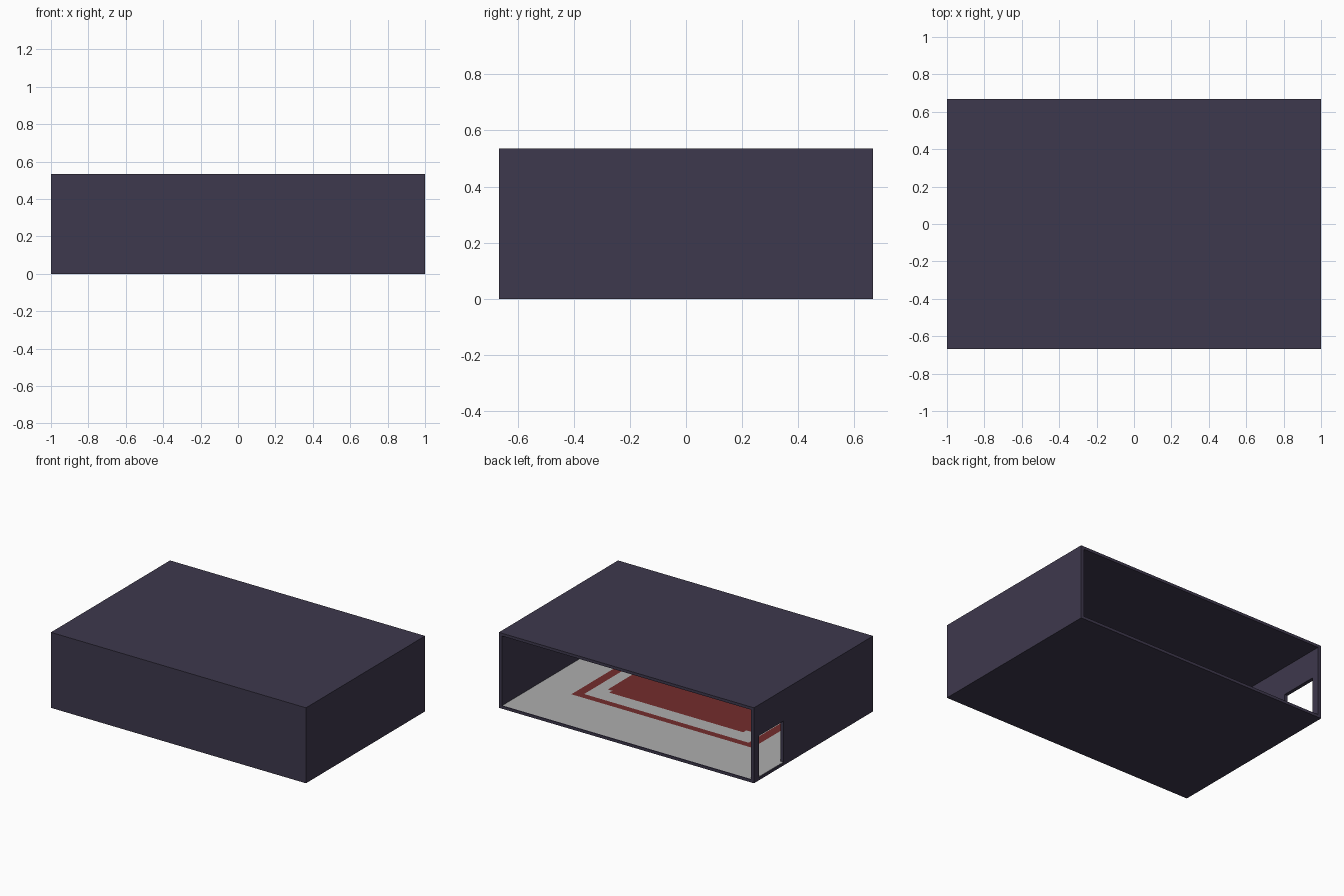
import bpy, bmesh

if "Cube" in bpy.data.objects:
    bpy.data.objects.remove(bpy.data.objects["Cube"])

W, D, H = 1.0, 0.667, 0.535      # half width, half depth, height
T, S = 0.025, 0.02               # wall and slab thickness


def material(name, rgb):
    m = bpy.data.materials.new(name)
    m.diffuse_color = (*rgb, 1.0)
    m.use_nodes = True
    m.node_tree.nodes["Principled BSDF"].inputs["Base Color"].default_value = m.diffuse_color
    return m


plum = material("dark plum", (0.048, 0.040, 0.074))
grey = material("pale grey", (0.42, 0.42, 0.425))
red = material("deep red", (0.175, 0.026, 0.026))


def box(name, x0, x1, y0, y1, z0, z1, mat=plum):
    bm = bmesh.new()
    bmesh.ops.create_cube(bm, size=1.0)
    for v in bm.verts:
        v.co = (x0 if v.co.x < 0 else x1,
                y0 if v.co.y < 0 else y1,
                z0 if v.co.z < 0 else z1)
    me = bpy.data.meshes.new(name)
    bm.to_mesh(me)
    bm.free()
    me.materials.append(mat)
    ob = bpy.data.objects.new(name, me)
    bpy.context.collection.objects.link(ob)
    return ob


# Hall shell: open at the back
box("floor_slab", -W, W, -D, D, 0, S)
box("roof_slab", -W, W, -D, D, H - S, H)
box("front_wall", -W, W, -D, -D + T, S, H - S)
box("right_wall", W - T, W, -D + T, D, S, H - S)

# Left wall, made of pieces around the doorway
DY0, DY1, DZ = 0.335, 0.61, 0.315
box("left_wall_main", -W, -W + T, -D + T, DY0, S, H - S)
box("left_wall_post", -W, -W + T, DY1, D, S, H - S)
box("left_wall_lintel", -W, -W + T, DY0, DY1, DZ, H - S)

# Floor finish: grey with a red border band and a red centre field
CY = -0.065                       # rug centre in y
OUT, BAND, FIELD = (0.71, 0.335), (0.645, 0.285), (0.56, 0.175)
NOTCH = 0.035


def inside(x, y, half):
    return abs(x) < half[0] and abs(y - CY) < half[1]


def is_red(x, y):
    if inside(x, y, FIELD):
        corner = (abs(x) > FIELD[0] - NOTCH and
                  abs(y - CY) > FIELD[1] - NOTCH)
        return not corner
    return inside(x, y, OUT) and not inside(x, y, BAND)


hx = [OUT[0], BAND[0], FIELD[0], FIELD[0] - NOTCH]
hy = [OUT[1], BAND[1], FIELD[1], FIELD[1] - NOTCH]
xs = sorted([-W + T, W - T] + hx + [-a for a in hx])
ys = sorted([-D + T, D - 0.004] + [CY + a for a in hy] + [CY - a for a in hy])

bm = bmesh.new()
grid = [[bm.verts.new((x, y, S + 0.002)) for y in ys] for x in xs]
for i in range(len(xs) - 1):
    for j in range(len(ys) - 1):
        f = bm.faces.new((grid[i][j], grid[i + 1][j],
                          grid[i + 1][j + 1], grid[i][j + 1]))
        c = f.calc_center_median()
        f.material_index = 1 if is_red(c.x, c.y) else 0
me = bpy.data.meshes.new("floor_finish")
bm.to_mesh(me)
bm.free()
me.materials.append(grey)
me.materials.append(red)
bpy.context.collection.objects.link(bpy.data.objects.new("floor_finish", me))

# Doorway threshold
box("door_threshold", -W + 0.004, -W + T, DY0, DY1, S, S + 0.002, grey)
